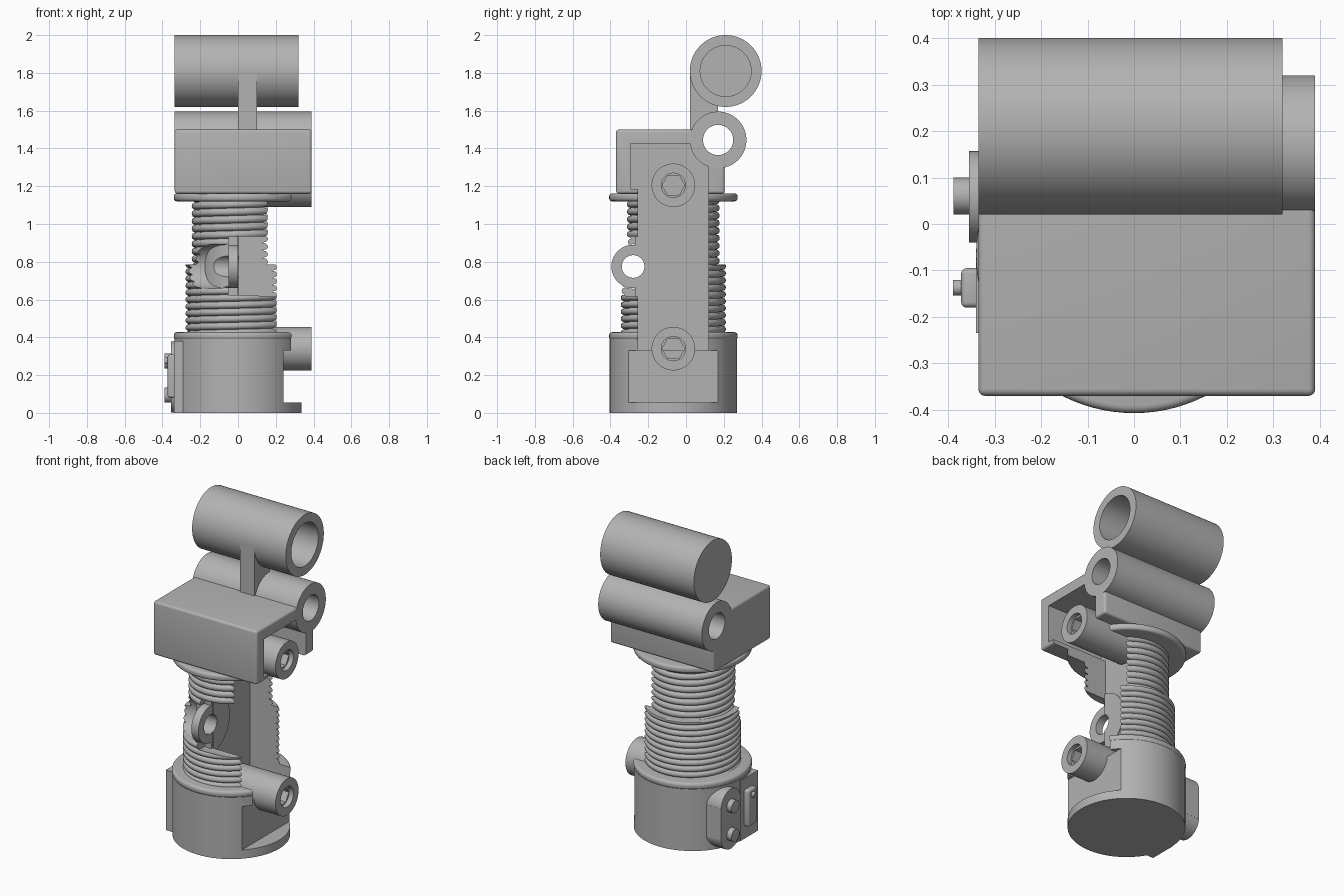
import bpy, bmesh, math
from mathutils import Matrix, Vector

if "Cube" in bpy.data.objects:
    bpy.data.objects.remove(bpy.data.objects["Cube"])

grey = bpy.data.materials.new("plain grey")
grey.diffuse_color = (0.45, 0.45, 0.45, 1)
grey.use_nodes = True
grey.node_tree.nodes["Principled BSDF"].inputs["Base Color"].default_value = grey.diffuse_color
CY = -0.067  # y of the main vertical axis


def make(name, bm, bevel=0):
    bmesh.ops.recalc_face_normals(bm, faces=bm.faces[:])
    me = bpy.data.meshes.new(name)
    bm.to_mesh(me)
    bm.free()
    me.materials.append(grey)
    ob = bpy.data.objects.new(name, me)
    bpy.context.collection.objects.link(ob)
    if bevel:
        m = ob.modifiers.new("round", 'BEVEL')
        m.width, m.segments, m.limit_method = bevel, 4, 'ANGLE'
        apply(ob, m)
    return ob


def apply(ob, m):
    bpy.context.view_layer.objects.active = ob
    bpy.ops.object.modifier_apply(modifier=m.name)


def box(name, x, y, z, bevel=0):
    bm = bmesh.new()
    bmesh.ops.create_cube(bm, size=1)
    for v in bm.verts:
        v.co = [(r[0] + r[1]) / 2 + c * (r[1] - r[0]) for r, c in zip((x, y, z), v.co)]
    return make(name, bm, bevel)


def rod(name, x, y, z, r, sides=64):
    """Cylinder along x."""
    bm = bmesh.new()
    bmesh.ops.create_cone(bm, cap_ends=True, segments=sides, radius1=r, radius2=r, depth=x[1] - x[0],
                          matrix=Matrix.Translation(((x[0] + x[1]) / 2, y, z)) @ Matrix.Rotation(math.pi / 2, 4, 'Y'))
    return make(name, bm)


def post(name, z, r, bevel=0):
    """Cylinder on the main vertical axis."""
    bm = bmesh.new()
    bmesh.ops.create_cone(bm, cap_ends=True, segments=96, radius1=r, radius2=r, depth=z[1] - z[0],
                          matrix=Matrix.Translation((0, CY, (z[0] + z[1]) / 2)))
    return make(name, bm, bevel)


def coil(name, z0, z1, r, pitch, depth=0.018, n=8, cols=72):
    """Solid of helically stacked round ribs."""
    bm = bmesh.new()
    turns = int((z1 - z0) / pitch) + 2
    grid = []
    for j in range(cols + 1):
        a, col = 2 * math.pi * j / cols, []
        for k in range(-n, turns * n + 1):
            z = z0 + (k / n + j / cols) * pitch
            u = (k % n) / n * 2 - 1
            rr = r - depth + depth * math.sqrt(max(0, 1 - u * u))
            if z <= z0 or z >= z1:
                z, rr = min(max(z, z0), z1), r - depth
            col.append(bm.verts.new((rr * math.cos(a), CY + rr * math.sin(a), z)))
        grid.append(col)
    for c, d in zip(grid, grid[1:]):
        for k in range(len(c) - 1):
            bm.faces.new((c[k], d[k], d[k + 1], c[k + 1]))
    bmesh.ops.remove_doubles(bm, verts=bm.verts[:], dist=1e-5)
    bmesh.ops.holes_fill(bm, edges=[e for e in bm.edges if e.is_boundary], sides=0)
    return make(name, bm)


def cut(ob, *cutters):
    for c in cutters:
        m = ob.modifiers.new("cut", 'BOOLEAN')
        m.operation, m.solver, m.object = 'DIFFERENCE', 'EXACT', c
        apply(ob, m)


# Helpers used as cutters
slot = box("slot_cutter", (0, 1), (-0.255, 0.12), (0.33, 1.3))
notch = box("notch_cutter", (0.24, 1), (-1, 1), (0.055, 0.33))
cavity = box("cavity_cutter", (0, 1), (-0.295, 0.12), (1.185, 1.425))
window = rod("window_cutter", (-0.05, 1), -0.28, 0.775, 0.16)
pocket = rod("pocket_cutter", (-1, 0), -0.28, 0.775, 0.118)
eye = rod("eye_cutter", (-1, 1), -0.28, 0.775, 0.06, 48)
low_bore = rod("lower_bore_cutter", (-1, 1), 0.17, 1.445, 0.08)
up_bore = rod("upper_bore_cutter", (-0.3, 1), 0.21, 1.81, 0.135)
front_half = box("front_cutter", (-1, 1), (-1, -0.255), (0, 2))
right_half = box("right_cutter", (0, 1), (-1, 1), (0, 2))
helpers = [slot, notch, cavity, window, pocket, eye, low_bore, up_bore, front_half, right_half]

# Base and collars
cut(post("base", (0, 0.39), 0.337), notch, slot)
for name, z in (("lower_collar", 0.385), ("upper_collar", 1.12)):
    cut(post(name, (z, z + 0.042), 0.34, 0.016), slot)

# Ribbed column in two diameters, with an inner core behind the eye
cut(coil("lower_coil", 0.415, 0.785, 0.278, 0.037), slot, window, pocket, eye)
cut(coil("upper_coil", 0.775, 1.13, 0.245, 0.040), slot, window, pocket, eye)
cut(post("core", (0.5, 1.0), 0.2), right_half, eye)

# Eye lug and its mounting disc
cut(rod("eye_lug", (-0.05, 0.0), -0.28, 0.775, 0.115), eye)
cut(rod("lug_disc", (-0.05, 0.006), -0.28, 0.775, 0.19), front_half, eye)

# Head housing
cut(box("head_housing", (-0.335, 0.39), (-0.37, 0.205), (1.16, 1.5), 0.015), cavity, slot, low_bore)

# Tubes and the fin joining them
cut(rod("lower_tube", (-0.335, 0.39), 0.17, 1.445, 0.15), low_bore)
cut(rod("upper_tube", (-0.335, 0.32), 0.21, 1.81, 0.19, 96), up_bore)
cut(box("tube_fin", (0, 0.1), (0.02, 0.17), (1.46, 1.81)), low_bore, up_bore)

# Socket bolts
for name, z in (("lower_bolt", 0.34), ("upper_bolt", 1.205)):
    ring = rod("ring_cutter", (0.36, 1), CY, z, 0.064)
    hexa = rod("hex_cutter", (0.2, 1), CY, z, 0.06, 6)
    cut(rod(name, (-0.02, 0.39), CY, z, 0.115), ring, hexa)
    helpers += [ring, hexa]

# Side switch block with lever and knob
box("switch_block", (-0.34, -0.15), (-0.235, -0.06), (0.0, 0.38))
box("switch_lever", (-0.372, -0.33), (-0.18, -0.095), (0.08, 0.31), 0.012)
rod("lever_knob", (-0.39, -0.36), -0.137, 0.275, 0.017, 24)

# Side button plate (rounded ends) with two buttons
box("button_plate", (-0.355, -0.2), (-0.04, 0.157), (0.09, 0.29))
for i, z in enumerate((0.10, 0.28)):
    rod("button_plate_end_%d" % i, (-0.355, -0.2), 0.0585, z, 0.0985, 48)
    rod("button_%d" % i, (-0.388, -0.34), 0.06, 0.095 + 0.18 * i, 0.04, 32)

# Remove cutters, smooth the round parts
for h in helpers:
    bpy.data.objects.remove(h)
bpy.ops.object.select_all(action='SELECT')
bpy.context.view_layer.objects.active = bpy.context.selected_objects[0]
bpy.ops.object.shade_smooth_by_angle(angle=math.radians(35))
